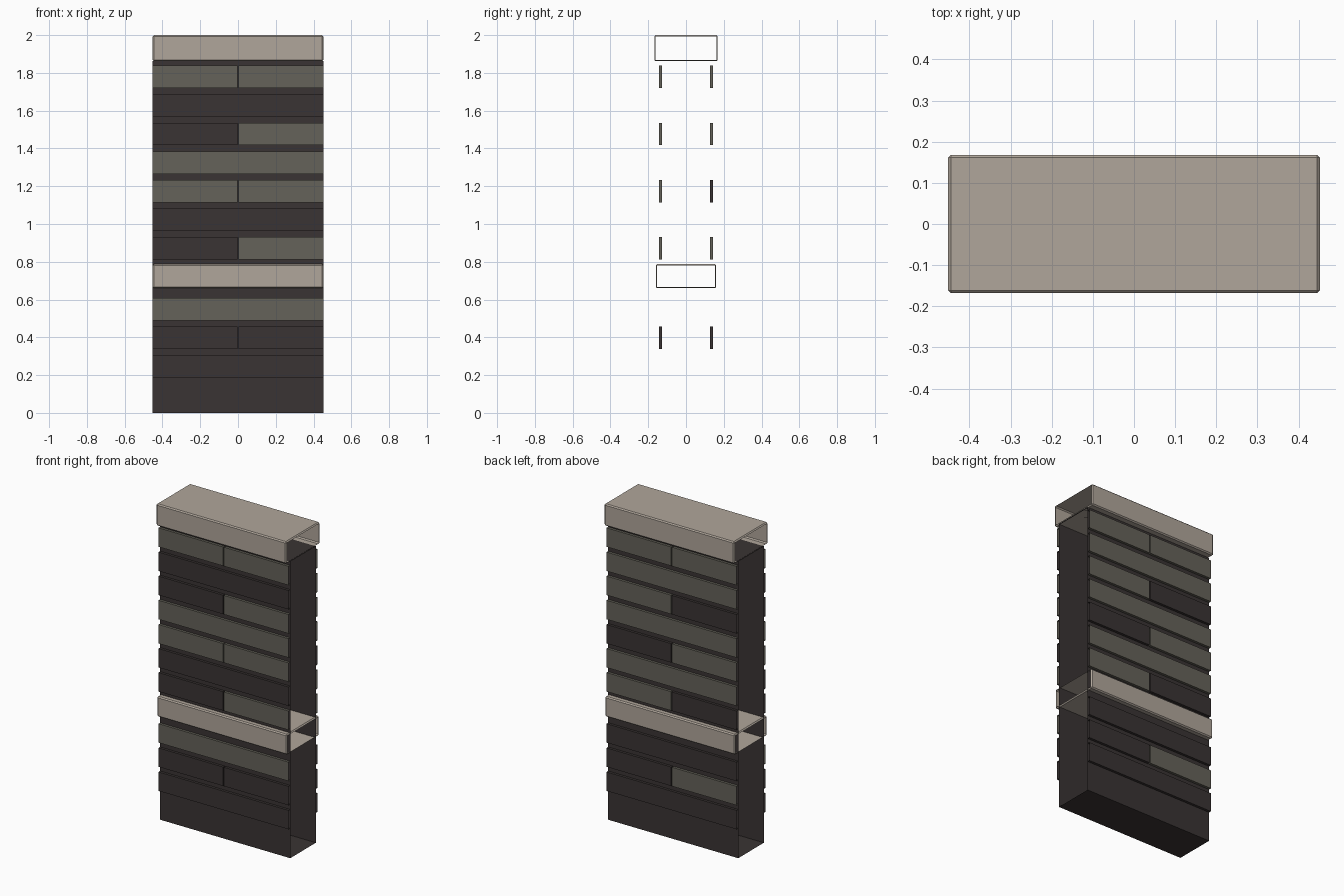
import bpy, bmesh
from mathutils import Vector

if "Cube" in bpy.data.objects:
    bpy.data.objects.remove(bpy.data.objects["Cube"])

HALF = 0.452      # half length of the wall
CORE_Y = 0.127    # half depth of the core
FACE_Y = 0.143    # outer face of the bricks


def material(name, rgb):
    m = bpy.data.materials.new(name)
    m.diffuse_color = (*rgb, 1)
    m.use_nodes = True
    m.node_tree.nodes["Principled BSDF"].inputs["Base Color"].default_value = m.diffuse_color
    return m


DARK = material("dark brick", (0.042, 0.034, 0.033))
GREY = material("grey brick", (0.130, 0.122, 0.100))
PALE = material("pale stone", (0.434, 0.381, 0.328))


def box(name, lo, hi, mat, open_dirs, bevel=0.0):
    """Box from lo to hi, optionally chamfered, with the faces along open_dirs left out."""
    lo, hi = Vector(lo), Vector(hi)
    centre, size = (lo + hi) / 2, hi - lo
    bm = bmesh.new()
    bmesh.ops.create_cube(bm, size=1)
    bmesh.ops.scale(bm, vec=size, verts=bm.verts)
    if bevel:
        bmesh.ops.bevel(bm, geom=bm.edges[:], offset=bevel, segments=1,
                        affect='EDGES')
    bm.normal_update()
    gone = [f for f in bm.faces
            if any(f.normal.dot(Vector(d)) > 0.95 for d in open_dirs)]
    bmesh.ops.delete(bm, geom=gone, context='FACES')
    me = bpy.data.meshes.new(name)
    bm.to_mesh(me)
    bm.free()
    me.materials.append(mat)
    ob = bpy.data.objects.new(name, me)
    ob.location = centre
    bpy.context.collection.objects.link(ob)
    return ob


ENDS = [(1, 0, 0), (-1, 0, 0)]

# Hollow core, open at both ends so that sections can be joined
box("wall_core", (-HALF, -CORE_Y, 0), (HALF, CORE_Y, 1.862), DARK, ENDS)

# Chamfered stone band and top cap, also open at the ends
box("middle_band", (-HALF, -0.16, 0.66), (HALF, 0.16, 0.787), PALE, ENDS, 0.007)
box("top_cap", (-HALF, -0.168, 1.862), (HALF, 0.168, 2.0), PALE, ENDS, 0.007)

# Brick courses: bottom height, front colours, back colours (from -x to +x).
# One letter is a full-length brick, two letters are two half bricks.
COURSES = [
    (0.187, "D", "D"),
    (0.338, "DD", "GD"),
    (0.490, "G", "D"),
    (0.811, "DG", "DG"),
    (0.962, "D", "G"),
    (1.113, "GG", "GD"),
    (1.265, "G", "G"),
    (1.417, "DG", "DG"),
    (1.568, "D", "G"),
    (1.720, "GG", "GG"),
]
HEIGHT, GAP = 0.119, 0.003


def brick(name, side, x0, x1, z, letter, open_x):
    y0, y1 = sorted((side * CORE_Y, side * FACE_Y))
    box(name, (x0, y0, z), (x1, y1, z + HEIGHT), GREY if letter == "G" else DARK,
        open_x + [(0, -side, 0)])


for i, (z, front, back) in enumerate(COURSES, 1):
    for side, label, letters in ((-1, "front", front), (1, "back", back)):
        name = f"{label}_brick_{i}"
        if len(letters) == 1:
            brick(name, side, -HALF, HALF, z, letters, ENDS)
        else:
            brick(name + "_left", side, -HALF, -GAP, z, letters[0], [(-1, 0, 0)])
            brick(name + "_right", side, GAP, HALF, z, letters[1], [(1, 0, 0)])
